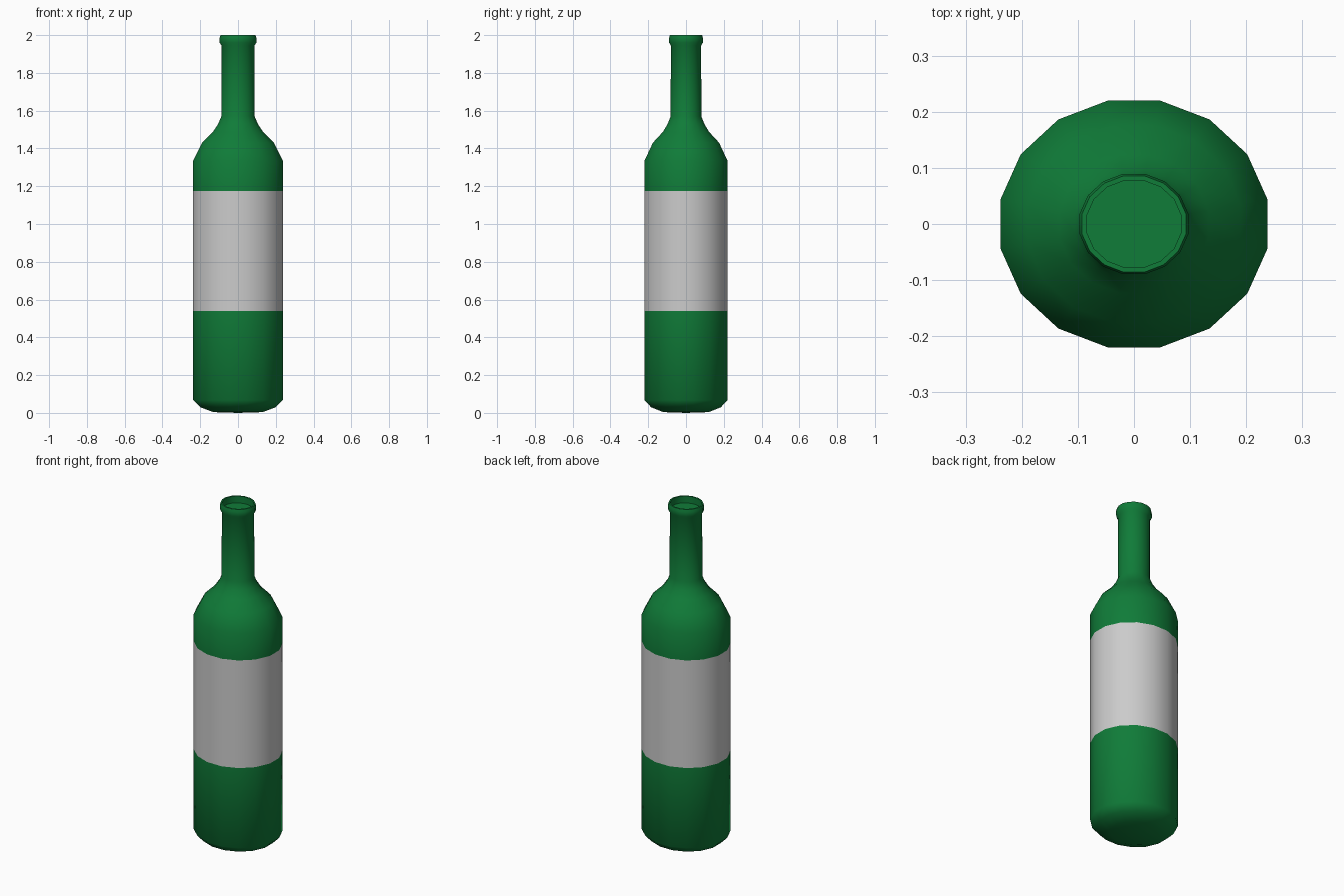
import bpy, bmesh, math

if "Cube" in bpy.data.objects:
    bpy.data.objects.remove(bpy.data.objects["Cube"])

SIDES = 16
FLAT = 0.923                                  # slightly oval cross-section
GROW = 1 / math.cos(math.pi / SIDES)          # silhouette width -> corner radius


def lathe(name, profiles, material=None):
    """Spin (half width, z) profiles into one 16-sided object; radius 0 closes with a cap."""
    bm = bmesh.new()
    for profile in profiles:
        rings = []
        for r, z in profile:
            if r == 0:
                rings.append([bm.verts.new((0, 0, z))])
                continue
            ring = []
            for i in range(SIDES):
                a = (i + 0.5) * 2 * math.pi / SIDES
                ring.append(bm.verts.new((r * GROW * math.cos(a), r * GROW * FLAT * math.sin(a), z)))
            rings.append(ring)
        for low, high in zip(rings, rings[1:]):
            for i in range(SIDES):
                j = (i + 1) % SIDES
                if len(low) == 1:
                    bm.faces.new((low[0], high[j], high[i]))
                elif len(high) == 1:
                    bm.faces.new((low[i], low[j], high[0]))
                else:
                    bm.faces.new((low[i], low[j], high[j], high[i]))
    mesh = bpy.data.meshes.new(name)
    bm.to_mesh(mesh)
    bm.free()
    obj = bpy.data.objects.new(name, mesh)
    bpy.context.collection.objects.link(obj)
    if material:
        mesh.materials.append(material)
    bpy.ops.object.select_all(action='DESELECT')
    obj.select_set(True)
    bpy.context.view_layer.objects.active = obj
    bpy.ops.object.shade_smooth_by_angle(angle=math.radians(50))
    return obj


green = bpy.data.materials.new("green_glass")
green.diffuse_color = (0.005, 0.2, 0.04, 1)
green.use_nodes = True
green.node_tree.nodes["Principled BSDF"].inputs["Base Color"].default_value = green.diffuse_color

R, LABEL_LOW, LABEL_HIGH = 0.238, 0.54, 1.175

# Glass: base below the label, then shoulder, neck, rim and shallow mouth above it
base = [(0, 0), (0.13, 0.004), (0.2, 0.03), (R, 0.068), (R, LABEL_LOW)]
top = [(R, LABEL_HIGH), (R, 1.335), (0.19, 1.43), (0.133, 1.487), (0.105, 1.53),
       (0.088, 1.57), (0.087, 1.945), (0.097, 1.96), (0.097, 1.985), (0.093, 2.0),
       (0.084, 2.0), (0.084, 1.96), (0, 1.96)]
lathe("bottle_glass", [base, top], green)

# Blank label band, flush with the glass
lathe("label", [[(R, LABEL_LOW), (R, LABEL_HIGH)]])
